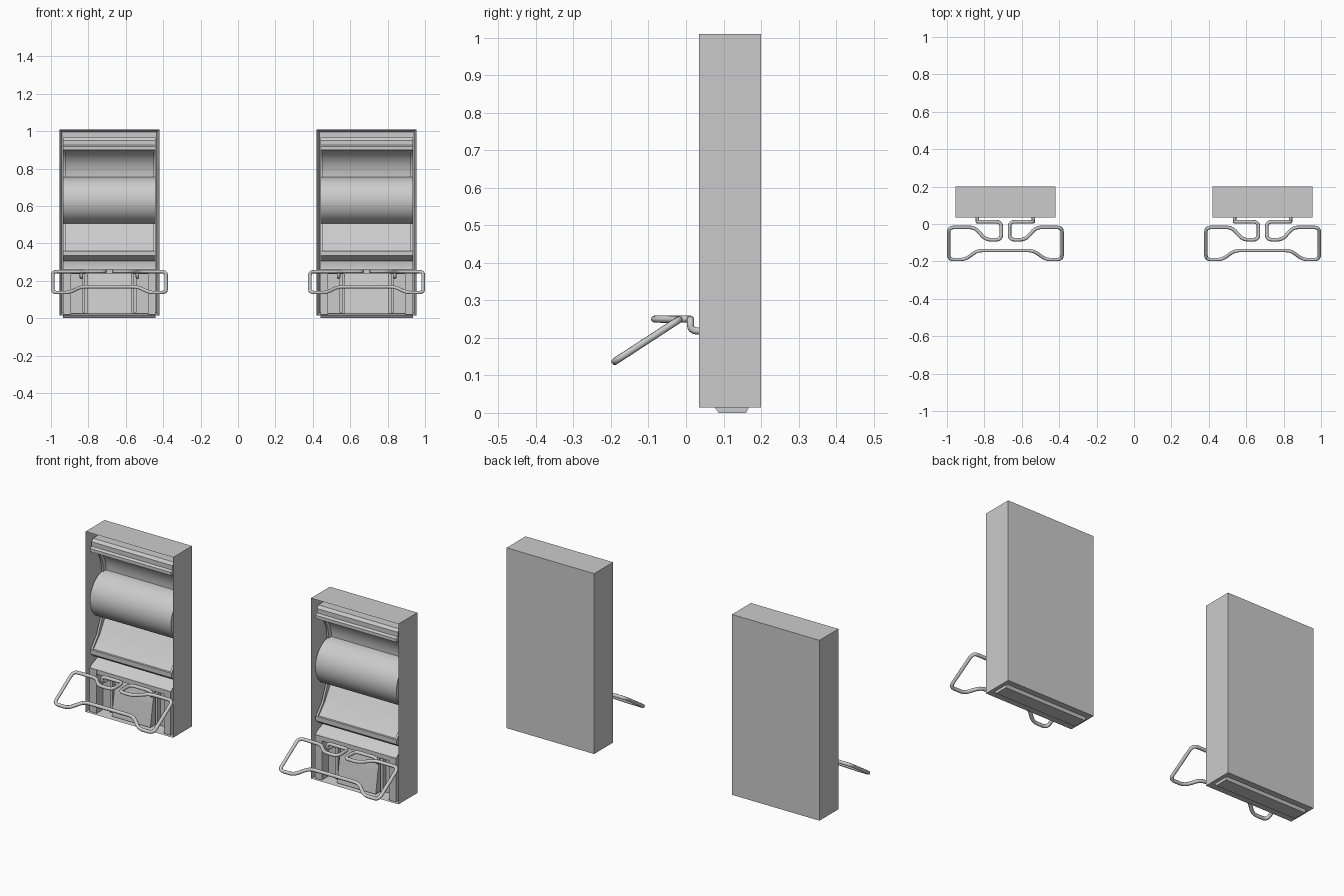
import bpy, bmesh, math
from mathutils import Vector

cube = bpy.data.objects.get("Cube")
if cube:
    bpy.data.objects.remove(cube)

grey = bpy.data.materials.new("satin grey")
grey.use_nodes = True
grey.diffuse_color = (0.6, 0.6, 0.6, 1)
grey.node_tree.nodes["Principled BSDF"].inputs["Base Color"].default_value = (0.6, 0.6, 0.6, 1)

CENTRE = 0.6875
HALF = 0.247


def place(name, mesh):
    """Put one copy of the part in each of the two dispensers."""
    mesh.materials.clear()
    mesh.materials.append(grey)
    for side, x in (("left", CENTRE), ("right", -CENTRE)):
        ob = bpy.data.objects.new(f"{side}_{name}", mesh)
        ob.location.x = x
        bpy.context.collection.objects.link(ob)


def finish(name, bm, smooth=False):
    bmesh.ops.recalc_face_normals(bm, faces=bm.faces)
    if smooth:
        for f in bm.faces:
            f.smooth = True
        for e in bm.edges:
            e.smooth = len(e.link_faces) == 2 and e.calc_face_angle() < 0.5
    mesh = bpy.data.meshes.new(name)
    bm.to_mesh(mesh)
    bm.free()
    place(name, mesh)


def slab(bm, profile, x0, x1):
    """Extrude a closed (y, z) profile along x."""
    face = bm.faces.new([bm.verts.new((x0, y, z)) for y, z in profile])
    out = bmesh.ops.extrude_face_region(bm, geom=[face])
    moved = [v for v in out["geom"] if isinstance(v, bmesh.types.BMVert)]
    bmesh.ops.translate(bm, verts=moved, vec=(x1 - x0, 0, 0))


def box(bm, x0, x1, y0, y1, z0, z1):
    slab(bm, [(y0, z0), (y1, z0), (y1, z1), (y0, z1)], x0, x1)


def arc(cy, cz, ry, rz, a0, a1, n):
    return [(cy + ry * math.cos(math.radians(a0 + (a1 - a0) * i / n)),
             cz + rz * math.sin(math.radians(a0 + (a1 - a0) * i / n)))
            for i in range(n + 1)]


# Open-fronted case: a box with its front inset and pushed back
bm = bmesh.new()
box(bm, -0.267, 0.267, 0.035, 0.2, 0.015, 1.01)
bmesh.ops.recalc_face_normals(bm, faces=bm.faces)
front = min(bm.faces, key=lambda f: f.calc_center_median().y)
bmesh.ops.inset_region(bm, faces=[front], thickness=0.02)
bmesh.ops.translate(bm, verts=front.verts, vec=(0, 0.15, 0))
finish("case", bm)

# Base plinth with tapered front and back
bm = bmesh.new()
slab(bm, [(0.075, 0.016), (0.087, 0), (0.16, 0), (0.168, 0.016)], -HALF, HALF)
finish("base_plinth", bm)

# Liner: upper lip, hollow, round roll, sloping tray, lower lip and slot
upper_hollow = arc(0.045, 0.755, 0.125, 0.145, 90, 0, 12)
roll = arc(0.17, 0.63, 0.125, 0.125, 90, 270, 28)
lip = [(0.186, 0.965), (0.07, 0.965), (0.058, 0.95), (0.058, 0.925), (0.045, 0.918)]
tray = [(0.15, 0.48), (0.115, 0.42), (0.06, 0.36), (0.048, 0.36), (0.048, 0.335),
        (0.08, 0.31), (0.14, 0.305), (0.06, 0.275), (0.045, 0.26), (0.186, 0.26)]
bm = bmesh.new()
slab(bm, lip + upper_hollow + roll[1:] + tray, -HALF, HALF)
finish("roll_liner", bm, smooth=True)

# Thin curved cheeks at both ends of the hollow and the tray
bm = bmesh.new()
top_cheek = arc(0.05, 0.755, 0.095, 0.145, 90, 0, 10) + [(0.18, 0.755), (0.18, 0.9)]
low_cheek = [(0.18, 0.505), (0.135, 0.505), (0.1, 0.42), (0.05, 0.36), (0.18, 0.36)]
for s in (-1, 1):
    for profile in (top_cheek, low_cheek):
        slab(bm, profile, s * 0.236, s * HALF)
finish("cheeks", bm)

# Lower housing: frame around a pocket
bm = bmesh.new()
for s in (-1, 1):
    box(bm, s * 0.205, s * HALF, 0.042, 0.186, 0.02, 0.26)
    box(bm, s * 0.13, s * 0.145, 0.075, 0.11, 0.03, 0.235)
box(bm, -0.205, 0.205, 0.045, 0.186, 0.235, 0.26)
box(bm, -0.205, 0.205, 0.1, 0.186, 0.025, 0.235)
finish("lower_housing", bm)

# Sloping guide in the middle of the pocket
bm = bmesh.new()
slab(bm, [(0.1, 0.235), (0.085, 0.22), (0.07, 0.15), (0.05, 0.025), (0.1, 0.025)],
     -0.118, 0.118)
finish("sloping_guide", bm)


# Bent wire bar
def rounded(points, radius=0.028, steps=5):
    """Replace each inner corner with a short curve."""
    out = [points[0]]
    for a, b, c in zip(points, points[1:], points[2:]):
        p = b + (a - b).normalized() * min(radius, (a - b).length * 0.48)
        q = b + (c - b).normalized() * min(radius, (c - b).length * 0.48)
        for i in range(steps + 1):
            t = i / steps
            out.append(p * (1 - t) ** 2 + b * 2 * t * (1 - t) + q * t * t)
    return out + [points[-1]]


half = [Vector(p) for p in (
    (0.15, 0.06, 0.218), (0.15, 0.012, 0.218), (0.15, 0.012, 0.25),
    (0.022, 0.012, 0.25), (0.022, -0.084, 0.25), (0.105, -0.084, 0.25),
    (0.165, -0.018, 0.249), (0.303, -0.018, 0.249), (0.303, -0.19, 0.137),
    (0.215, -0.19, 0.137), (0.15, -0.142, 0.168))]
path = half + [Vector((-p.x, p.y, p.z)) for p in reversed(half)]
path = rounded(path)
curve = bpy.data.curves.new("wire_path", "CURVE")
curve.dimensions = "3D"
curve.bevel_depth = 0.0095
curve.bevel_resolution = 2
curve.use_fill_caps = True
spline = curve.splines.new("POLY")
spline.points.add(len(path) - 1)
for point, p in zip(spline.points, path):
    point.co = (*p, 1)
helper = bpy.data.objects.new("wire_helper", curve)
bpy.context.collection.objects.link(helper)
wire = bpy.data.meshes.new_from_object(
    helper.evaluated_get(bpy.context.evaluated_depsgraph_get()))
bpy.data.objects.remove(helper)
for poly in wire.polygons:
    poly.use_smooth = True
place("wire_bar", wire)
